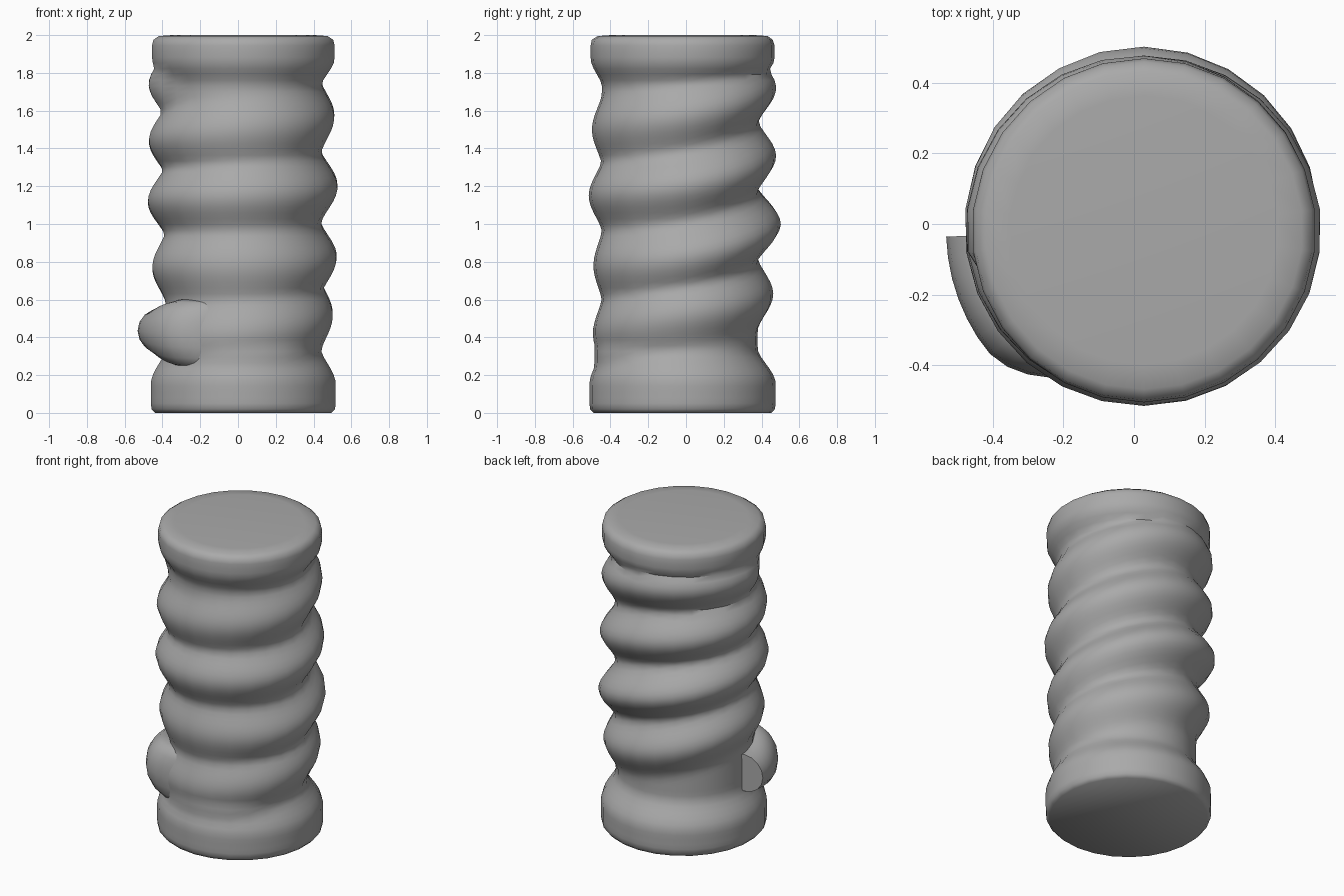
import bpy, bmesh, math
from math import pi, cos, sin

cube = bpy.data.objects.get("Cube")
if cube:
    bpy.data.objects.remove(cube)

SIDES = 26
CX, CY = 0.028, -0.018

# Ridge height and reach of the wound coil, one value per quarter turn from the right side
COIL = [0.40, 0.42, 0.52, 0.63, 0.77, 0.78, 0.82, 1.0, 1.12, 1.15,
        1.2, 1.36, 1.44, 1.5, 1.57, 1.72, 1.74, 1.74]
REACH = [0.48, 0.475, 0.477, 0.48, 0.485, 0.472, 0.497, 0.52, 0.508, 0.497,
         0.502, 0.495, 0.503, 0.48, 0.485, 0.495, 0.505, 0.5]
START, END = -0.25, 3.86

grey = bpy.data.materials.new("clay grey")
grey.use_nodes = True
grey.diffuse_color = (0.4, 0.4, 0.4, 1)
grey.node_tree.nodes["Principled BSDF"].inputs["Base Color"].default_value = (0.4, 0.4, 0.4, 1)


def along(values, turn):
    """Smooth curve through values set every quarter turn."""
    u = (turn - START) * 4
    i = min(int(u), len(values) - 2)
    f = u - i
    a, b, c, d = (values[min(max(i + k, 0), len(values) - 1)] for k in (-1, 0, 1, 2))
    return b + 0.5 * f * (c - a + f * (2*a - 5*b + 4*c - d + f * (3*(b - c) + d - a)))


def bump(d, half, flat=0.0):
    """Rounded ridge, one at its crest and zero past its half width."""
    d = max(0, abs(d) - flat)
    return (0.5 + 0.5 * cos(pi * d / half)) ** 0.8 if d < half else 0


def ramp(x):
    x = min(max(x, 0), 1)
    return x * x * (3 - 2 * x)


def radius(f, z):
    """Body radius at a fraction of a turn from the front and a height."""
    core = 0.412 + 0.015 * cos(2 * pi * f)
    levels = [(0.493 - core) * bump(z - 0.1, 0.19, 0.05),
              (0.487 - core) * bump(z - 1.91, 0.15, 0.03)]
    for k in range(-1, 4):
        t = f + k
        if START <= t <= END:
            fade = ramp((t - START) * 8) * ramp((END - t) * 10)
            crest = along(REACH, t) - core
            levels.append(fade * crest * bump(z - along(COIL, t), 0.195))
    # The first winding is smeared into the base at the front
    near = abs((f + 0.5) % 1 - 0.5)
    levels.append(0.04 * bump(z - 0.28, 0.16, 0.04) * ramp((0.22 - near) * 7))
    return core + max(levels)


def loft(name, rings):
    """Skin closed rings of points and cap both ends."""
    bm = bmesh.new()
    loops = [[bm.verts.new(p) for p in ring] for ring in rings]
    n = len(loops[0])
    for lo, hi in zip(loops, loops[1:]):
        for i in range(n):
            j = (i + 1) % n
            bm.faces.new((lo[i], lo[j], hi[j], hi[i]))
    bm.faces.new(loops[0][::-1])
    bm.faces.new(loops[-1])
    bmesh.ops.recalc_face_normals(bm, faces=bm.faces)
    mesh = bpy.data.meshes.new(name)
    bm.to_mesh(mesh)
    bm.free()
    mesh.materials.append(grey)
    obj = bpy.data.objects.new(name, mesh)
    bpy.context.collection.objects.link(obj)
    bpy.ops.object.select_all(action="DESELECT")
    obj.select_set(True)
    bpy.context.view_layer.objects.active = obj
    bpy.ops.object.shade_smooth_by_angle(angle=math.radians(50))


def place(f, r, z):
    a = 2 * pi * f - pi / 2
    return (CX + r * cos(a), CY + r * sin(a), z)


# Coiled body with rounded top and bottom rims
ROWS = 64
body = []
for row in range(ROWS + 1):
    z = 0.02 + 1.955 * row / ROWS
    body.append([place(i / SIDES, radius(i / SIDES, z), z) for i in range(SIDES)])
rim = [i / SIDES for i in range(SIDES)]
body.insert(0, [place(f, 0.47, 0) for f in rim])
body.append([place(f, 0.45, 1.995) for f in rim])
body.append([place(f, 0.38, 2.0) for f in rim])
loft("coiled_body", body)

# Thick loose end where the coil begins, sinking into the body at the front
tail = []
STEPS, AROUND = 14, 16
for s in range(STEPS + 1):
    u = s / STEPS
    f = -0.245 + 0.24 * u
    sink = ramp((u - 0.4) * 1.8)
    depth = 0.13 - 0.11 * sink
    height = 0.12 + 0.06 * ramp(u * 2)
    ring = []
    for i in range(AROUND):
        a = 2 * pi * i / AROUND
        ring.append(place(f, 0.43 - 0.05 * sink + depth * cos(a), 0.435 - 0.03 * u + height * sin(a)))
    tail.append(ring)
loft("coil_loose_end", tail)
